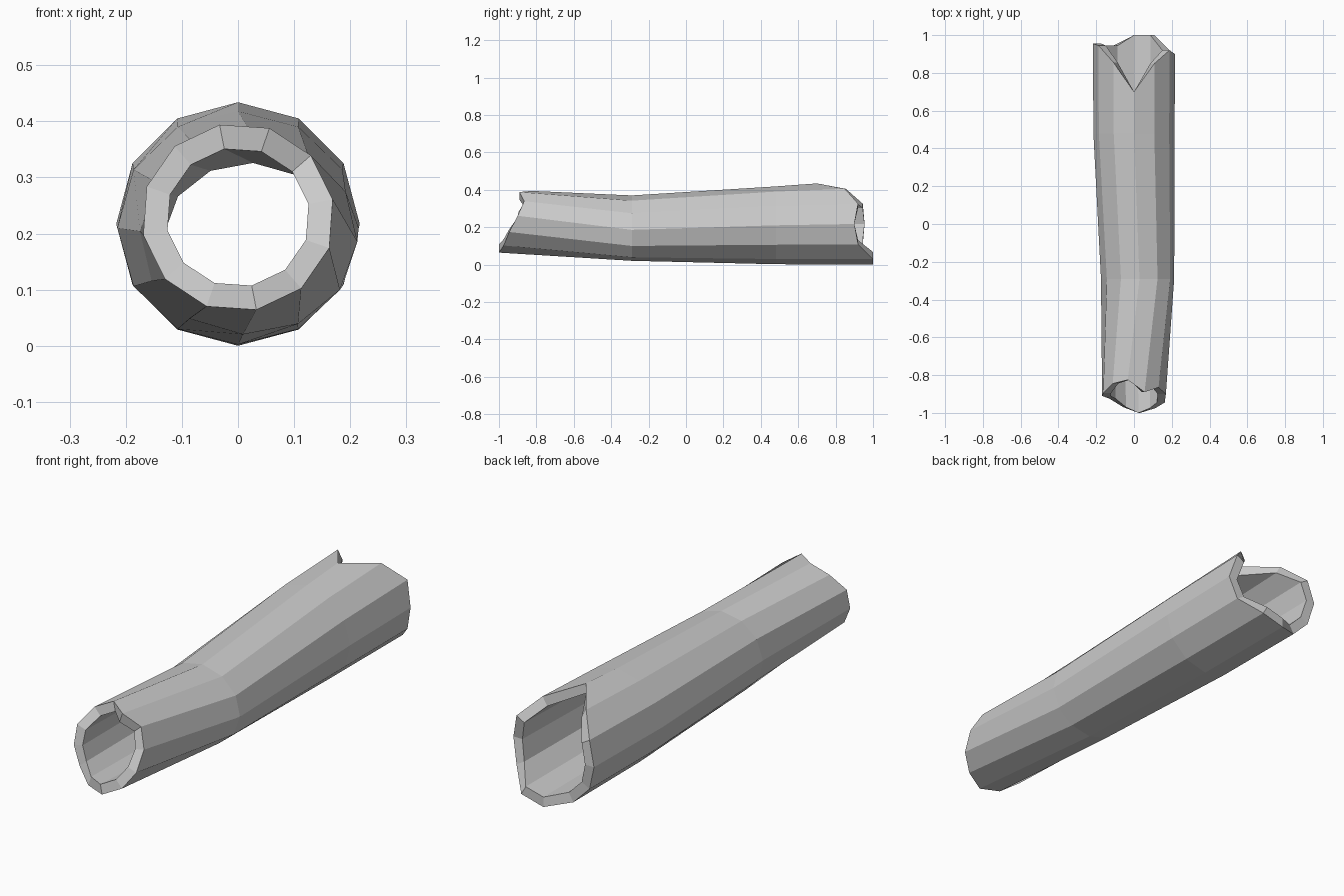
import bpy, bmesh
from math import sin, cos, radians

if "Cube" in bpy.data.objects:
    bpy.data.objects.remove(bpy.data.objects["Cube"])

SIDES = 12
WALL = 0.044

# Jagged end outlines: y of each side, clockwise from the top as seen from the front
FRONT_Y = [-.825, -.89, -.865, -.90, -.945, -.975, -1, -.97, -.925, -.91, -.895, -.845]
REAR_Y = [.70, .85, .92, .90, .92, 1, 1, .945, .945, .955, .945, .855]

# Cross-sections: centre x, centre z, radius x, radius z, twist, y values
SECTIONS = [
    (0.0, 0.229, 0.172, 0.168, -11, FRONT_Y),
    (0.019, 0.195, 0.194, 0.175, 3, [-0.29] * SIDES),
    (0.0, 0.21, 0.215, 0.208, 0, [0.48] * SIDES),
    (0.0, 0.217, 0.217, 0.217, 0, REAR_Y),
]


def ring(bm, section, inset):
    cx, cz, rx, rz, twist, ys = section
    verts = []
    for k, y in enumerate(ys):
        a = radians(k * 360 / SIDES + twist)
        verts.append(bm.verts.new((cx + (rx - inset) * sin(a), y, cz + (rz - inset) * cos(a))))
    return verts


# Hollow log: outer skin front to back, then inner skin back to front, closed into a loop
bm = bmesh.new()
loops = [ring(bm, s, 0) for s in SECTIONS] + [ring(bm, s, WALL) for s in reversed(SECTIONS)]
for a, b in zip(loops, loops[1:] + loops[:1]):
    for k in range(SIDES):
        n = (k + 1) % SIDES
        bm.faces.new((a[k], a[n], b[n], b[k]))
bmesh.ops.recalc_face_normals(bm, faces=bm.faces)

mesh = bpy.data.meshes.new("hollow_log")
bm.to_mesh(mesh)
bm.free()
bpy.context.collection.objects.link(bpy.data.objects.new("hollow_log", mesh))
